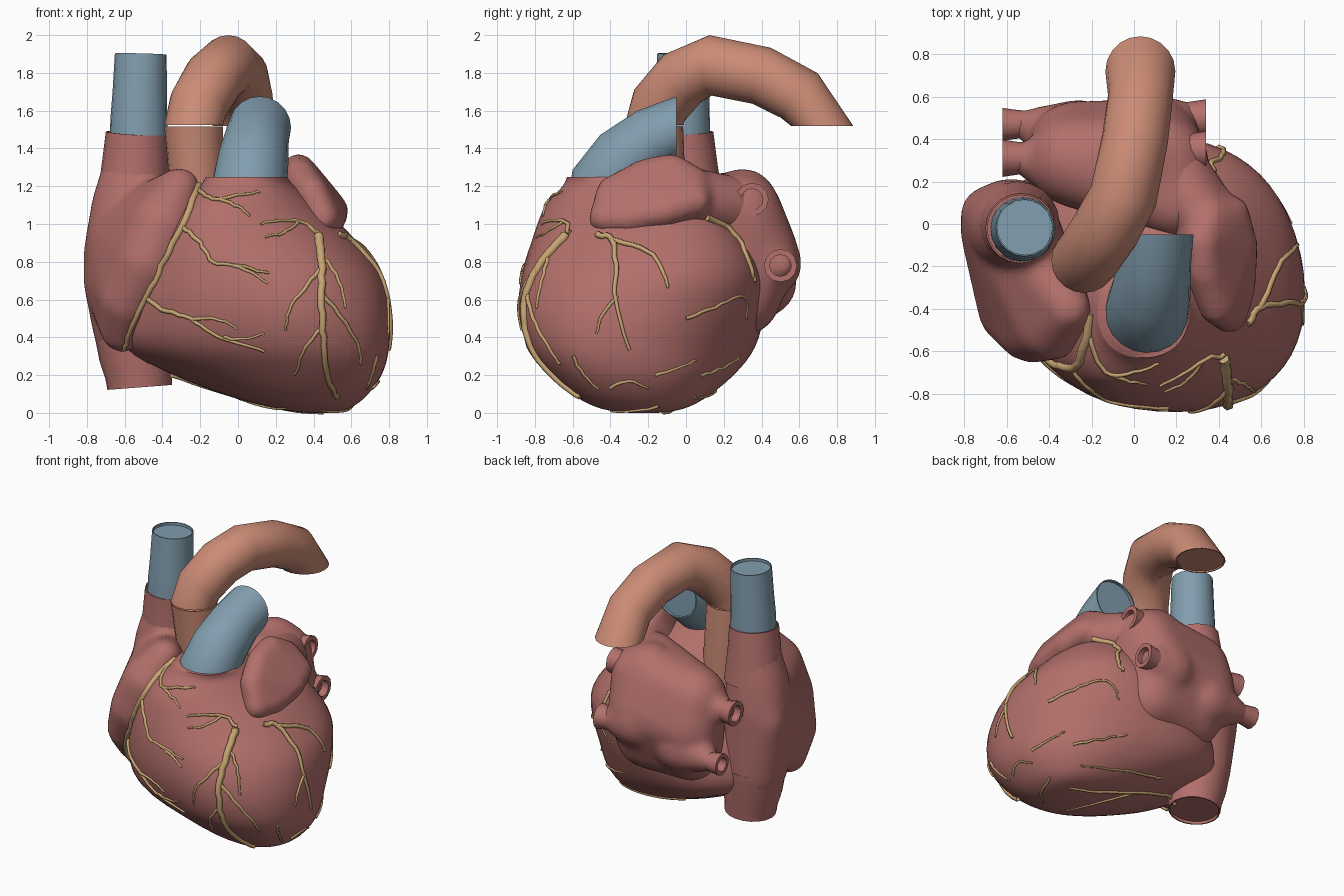
import bpy, bmesh, math, random
from mathutils import Vector

random.seed(4)
cube = bpy.data.objects.get("Cube")
if cube:
    bpy.data.objects.remove(cube, do_unlink=True)


def material(name, r, g, b):
    m = bpy.data.materials.new(name)
    m.diffuse_color = (r, g, b, 1)
    m.use_nodes = True
    bsdf = next(n for n in m.node_tree.nodes if n.type == 'BSDF_PRINCIPLED')
    bsdf.inputs["Base Color"].default_value = (r, g, b, 1)
    return m


MUSCLE = material("muscle red", .45, .162, .148)
ARTERY = material("artery salmon", .6, .26, .18)
VEIN = material("vein blue", .222, .34, .425)
VESSEL = material("vessel tan", .578, .376, .171)


def add_mesh(name, bm, mat, angle=40):
    bmesh.ops.recalc_face_normals(bm, faces=bm.faces)
    me = bpy.data.meshes.new(name)
    bm.to_mesh(me)
    bm.free()
    me.materials.append(mat)
    me.shade_smooth()
    me.set_sharp_from_angle(angle=math.radians(angle))
    ob = bpy.data.objects.new(name, me)
    bpy.context.collection.objects.link(ob)
    return ob


def skin_rings(name, rings, mat, angle=40):
    """Bridge a list of point rings and close both ends."""
    bm = bmesh.new()
    loops = [[bm.verts.new(p) for p in ring] for ring in rings]
    n = len(loops[0])
    for a, b in zip(loops, loops[1:]):
        for i in range(n):
            j = (i + 1) % n
            bm.faces.new((a[i], a[j], b[j], b[i]))
    bm.faces.new(loops[0])
    bm.faces.new(loops[-1])
    return add_mesh(name, bm, mat, angle)


def tube(name, stations, mat, ref=(1, 0, 0), start=None, end=None, wall=.95, depth=.02, sides=20):
    """Tube through (x, y, z, radius) stations with a recessed far end."""
    pts = [Vector(s[:3]) for s in stations]
    spec = []
    for i, p in enumerate(pts):
        t = pts[min(i + 1, len(pts) - 1)] - pts[max(i - 1, 0)]
        spec.append((p, t.normalized(), stations[i][3]))
    if start:
        spec[0] = (pts[0], Vector(start), spec[0][2])
    p, t, r = spec[-1]
    t = Vector(end) if end else t
    spec[-1] = (p, t, r)
    spec += [(p, t, r * wall), (p - t * depth, t, r * wall)]
    rings = []
    for p, t, r in spec:
        v = t.cross(Vector(ref)).normalized()
        u = v.cross(t)
        turn = [2 * math.pi * k / sides for k in range(sides)]
        rings.append([p + r * (u * math.cos(a) + v * math.sin(a)) for a in turn])
    return skin_rings(name, rings, mat)


def blob(name, hulls, mat, soften):
    """Union of sphere hulls fused into one soft skin."""
    bm = bmesh.new()
    for balls in hulls:
        part = bmesh.new()
        for x, y, z, r in balls:
            made = bmesh.ops.create_icosphere(part, subdivisions=3, radius=r)
            bmesh.ops.translate(part, verts=made["verts"], vec=(x, y, z))
        out = bmesh.ops.convex_hull(part, input=part.verts)
        junk = set(out["geom_interior"]) | set(out["geom_unused"])
        bmesh.ops.delete(part, geom=[g for g in junk if isinstance(g, bmesh.types.BMVert)],
                         context='VERTS')
        bmesh.ops.recalc_face_normals(part, faces=part.faces)
        me = bpy.data.meshes.new("part")
        part.to_mesh(me)
        part.free()
        bm.from_mesh(me)
        bpy.data.meshes.remove(me)
    ob = add_mesh(name, bm, mat)
    rm = ob.modifiers.new("fuse", 'REMESH')
    rm.mode, rm.voxel_size, rm.use_smooth_shade = 'VOXEL', .025, True
    sm = ob.modifiers.new("soften", 'SMOOTH')
    sm.factor, sm.iterations = .5, soften
    return ob


def spline(points, steps):
    """Catmull-Rom interpolation of equal-length tuples."""
    pts = [points[0]] + list(points) + [points[-1]]
    out = []
    for p0, p1, p2, p3 in zip(pts, pts[1:], pts[2:], pts[3:]):
        for k in range(steps):
            t = k / steps
            out.append([b + .5 * t * (c - a + t * (2*a - 5*b + 4*c - d + t * (3*(b - c) + d - a)))
                        for a, b, c, d in zip(p0, p1, p2, p3)])
    return out + [list(points[-1])]


# Ventricles: rounded sections (z, x range, y range, skew) from apex to outflow
sections = [(0, .36, .5, -.3, -.15, 0), (.02, .22, .58, -.44, -.02, -.05),
            (.08, -.02, .67, -.57, .1, -.12), (.2, -.34, .76, -.7, .24, -.16),
            (.35, -.6, .8, -.82, .35, -.16), (.55, -.6, .8, -.88, .41, -.1),
            (.75, -.52, .75, -.865, .4, .02), (.95, -.4, .59, -.79, .26, .2),
            (1.1, -.28, .43, -.72, .08, .32), (1.2, -.2, .3, -.65, -.1, .15),
            (1.25, -.17, .26, -.63, -.2, 0)]


def rounded(z, x0, x1, y0, y1, skew, n=56, power=.9):
    def warp(c):
        return math.copysign(abs(c) ** power, c)
    ring = []
    for k in range(n):
        a = 2 * math.pi * k / n
        dx = (x1 - x0) * warp(math.cos(a)) / 2
        ring.append(((x0 + x1) / 2 + dx,
                     (y0 + y1 + (y1 - y0) * warp(math.sin(a))) / 2 + skew * dx, z))
    return ring


skin_rings("ventricles", [rounded(*s) for s in spline(sections, 4)], MUSCLE, 70)

# Right atrium with its folded front flap
body = [(-.55, -.01, 1.23, .185), (-.57, -.01, 1.08, .21), (-.58, -.01, .93, .225),
        (-.59, -.03, .7, .23), (-.68, .04, .85, .14), (-.56, 0, .45, .21)]
flap = [(-.31, -.4, 1.19, .11), (-.4, -.47, 1, .175), (-.48, -.48, .8, .175),
        (-.58, -.41, .6, .155), (-.61, -.31, .44, .12)]
blob("right_atrium", [body, flap + body[2:4]], MUSCLE, 8)
tube("upper_vein_collar", [(-.55, 0, 1.1, .2), (-.545, -.01, 1.3, .178), (-.535, -.02, 1.48, .165)],
     MUSCLE)
tube("lower_vein_stub", [(-.56, 0, .48, .21), (-.54, 0, .3, .195), (-.525, 0, .2, .178),
                         (-.52, 0, .135, .172)], MUSCLE)

# Left atrium with four flared vein mouths: (side, y, z, radius)
chamber = [(.13, .29, 1.05, .225), (-.28, .3, 1, .22), (.1, .38, .85, .215), (-.28, .36, .82, .22),
           (.1, .29, .62, .215), (-.25, .28, .6, .2), (.2, .1, 1.1, .17)]
mouths = [(1, .35, 1.13, .08), (1, .5, .78, .08), (-1, .31, .98, .08), (-1, .47, .67, .07)]
flares = []
for side, y, z, r in mouths:
    base, tip = (.08, .34) if side > 0 else (-.26, -.62)
    flares.append([(base, y * .85, z * .9 + .09, .19), (tip - side * .1, y, z, r)])
    tube("pulmonary_vein_mouth", [(tip - side * .2, y, z, r * .9), (tip - side * .08, y, z, r * .95),
                                  (tip, y, z, r * 1.1)],
         MUSCLE, (0, 1, 0), wall=.65, depth=.08, sides=12)
blob("left_atrium", [chamber] + flares, MUSCLE, 12)

# Left auricle lying over the ventricle shoulder, reaching back to its atrium
auricle = [(.45, -.43, 1.03, .085), (.39, -.39, 1.17, .085), (.49, -.3, 1.03, .085),
           (.5, -.1, 1.07, .085), (.46, .05, 1.12, .085), (.32, -.08, 1.29, .085),
           (.33, -.22, 1.26, .085), (.36, .04, 1.22, .085), (.25, -.1, 1.1, .08)]
blob("left_auricle", [auricle, [(.33, .02, 1.17, .13), (.2, .22, 1.09, .17), (.4, .05, 1.1, .1)]],
     MUSCLE, 5)

# Great vessels
tube("superior_vein", [(-.525, -.025, 1.44, .153), (-.525, -.025, 1.55, .151),
                       (-.52, -.02, 1.7, .144), (-.515, -.015, 1.9, .137)], VEIN)
tube("pulmonary_trunk", [(.05, -.46, 1.05, .18), (.06, -.42, 1.2, .2), (.08, -.32, 1.34, .188),
                         (.1, -.17, 1.455, .17), (.115, -.05, 1.51, .166)],
     VEIN, end=(0, 1, 0))
tube("aorta_root", [(-.2, -.14, .95, .14), (-.22, -.15, 1.25, .145), (-.235, -.17, 1.515, .155)],
     ARTERY, end=(0, 0, 1), depth=.01)
tube("aorta_arch", [(-.235, -.17, 1.524, .155), (-.21, -.14, 1.63, .157), (-.13, -.02, 1.77, .16),
                    (-.05, .13, 1.84, .16), (.005, .4, 1.785, .156), (.03, .6, 1.68, .153),
                    (.03, .72, 1.52, .165)], ARTERY, start=(0, 0, 1), end=(0, 0, -1), depth=.01)

# Surface vessels: flat paths with a thickness, dropped onto the muscle
front_trunks = [(.023, [(-.2, 1.2), (-.3, .97), (-.4, .78), (-.5, .6), (-.57, .45), (-.6, .34)]),
                (.026, [(.42, .94), (.44, .8), (.44, .6), (.45, .4), (.47, .22), (.52, .09)])]
front_twigs = [(.013, [(-.2, 1.18), (-.13, 1.13), (0, 1.15), (.12, 1.17)]),
               (.011, [(-.1, 1.13), (0, 1.09), (.06, 1.04)]),
               (.013, [(-.29, .98), (-.2, .9), (-.13, .8), (0, .78), (.16, .74)]),
               (.011, [(-.02, .78), (.08, .74), (.16, .68)]),
               (.014, [(-.5, .62), (-.4, .55), (-.25, .5), (-.1, .4), (.14, .33)]),
               (.011, [(-.25, .5), (-.12, .5), (0, .45)]),
               (.01, [(-.08, .4), (.04, .39), (.14, .42)]),
               (.013, [(.42, .95), (.3, 1.02), (.12, 1)]),
               (.01, [(.32, 1.01), (.24, .95), (.14, .93)]),
               (.012, [(.44, .77), (.35, .65), (.28, .57), (.25, .44)]),
               (.012, [(.45, .45), (.36, .35), (.3, .2)]),
               (.013, [(.45, .62), (.55, .5), (.63, .36), (.65, .26)]),
               (.012, [(.44, .84), (.53, .7), (.57, .55)])]
side_twigs = [(.018, [(-.47, .94), (-.39, .91), (-.37, .75), (-.37, .6), (-.3, .33)]),
              (.015, [(-.4, .92), (-.2, .85), (-.12, .75), (-.1, .66)]),
              (.011, [(-.37, .62), (-.45, .5), (-.47, .42)]),
              (.018, [(.11, 1.04), (.25, .95), (.33, .8), (.36, .7)]),
              (.011, [(0, .5), (.15, .56), (.3, .62), (.32, .5)]),
              (.01, [(.07, .2), (.17, .23), (.28, .29)]),
              (.01, [(-.16, .2), (-.06, .23), (.05, .28)]),
              (.01, [(-.6, .3), (-.52, .18), (-.46, .13)]),
              (.01, [(-.4, .13), (-.3, .17), (-.2, .13)])]
under_twigs = [(.014, [(-.4, -.05), (-.1, 0), (.2, -.05), (.45, -.12)]),
               (.01, [(-.1, .15), (.1, .16), (.3, .12), (.5, .05)]),
               (.01, [(0, -.02), (.15, -.2), (.25, -.4)]),
               (.01, [(.6, -.15), (.55, -.3), (.45, -.4)])]
projections = [(front_trunks + front_twigs, (0, 1, 0), lambda a, b: (a, -3, b)),
               (side_twigs, (-1, 0, 0), lambda a, b: (3, a, b)),
               (under_twigs, (0, 0, 1), lambda a, b: (a, b, -3))]

bpy.context.view_layer.update()
graph = bpy.context.evaluated_depsgraph_get()
curve = bpy.data.curves.new("coronary_vessels", 'CURVE')
curve.dimensions, curve.bevel_depth, curve.bevel_resolution = '3D', 1, 1
curve.use_fill_caps = True
curve.materials.append(VESSEL)
for paths, way, origin in projections:
    for size, path in paths:
        line = []
        for a, b in spline(path, 5):
            a, b = (c + random.uniform(-.005, .005) for c in (a, b))
            hit, spot, normal, *_ = bpy.context.scene.ray_cast(graph, Vector(origin(a, b)), Vector(way))
            if hit:
                line.append(spot + normal * size * .3)
        s = curve.splines.new('POLY')
        s.points.add(len(line) - 1)
        for i, p in enumerate(line):
            s.points[i].co = (*p, 1)
            s.points[i].radius = size * (1 - .5 * i / len(line))
bpy.context.collection.objects.link(bpy.data.objects.new("coronary_vessels", curve))
